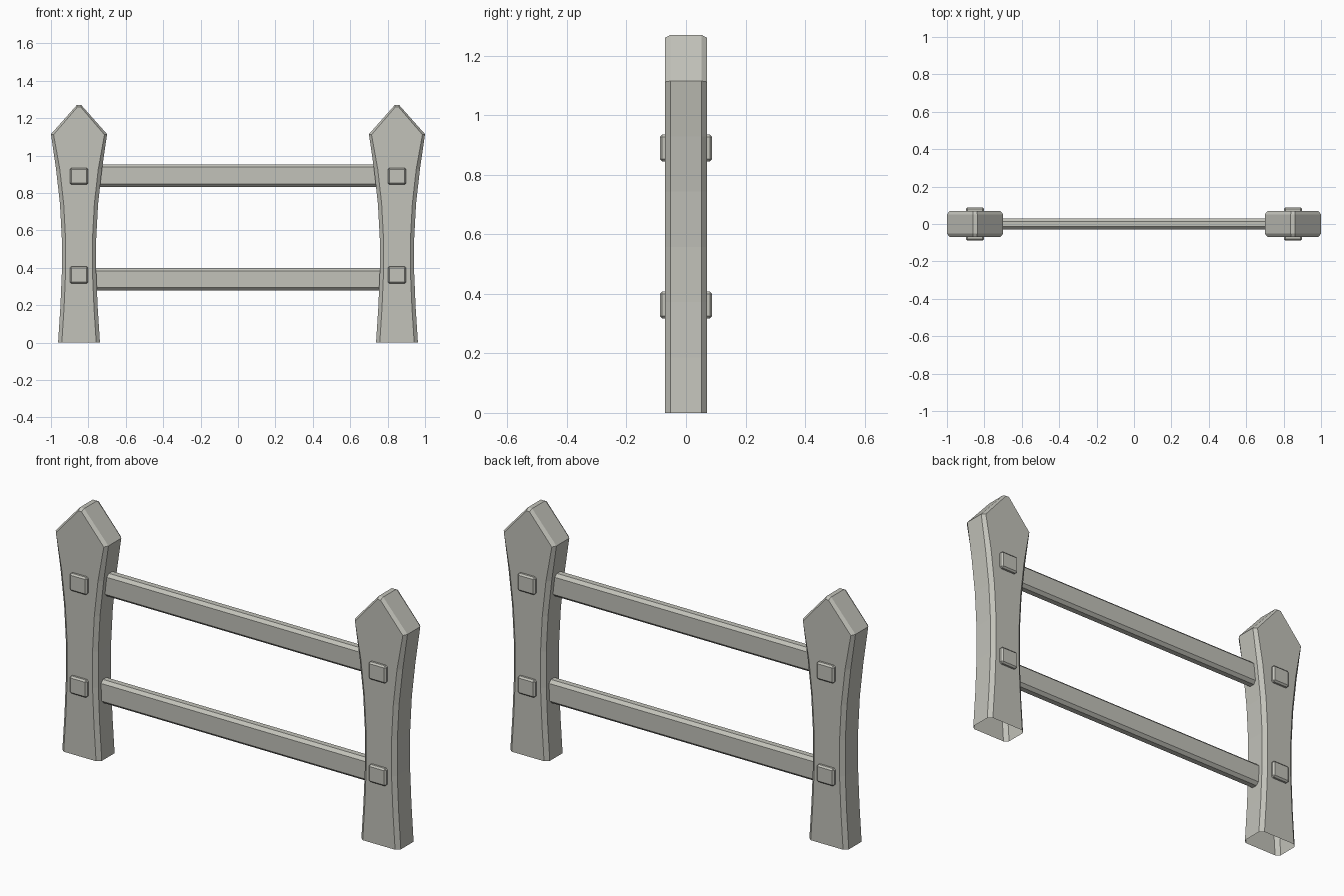
import bpy, bmesh

if "Cube" in bpy.data.objects:
    bpy.data.objects.remove(bpy.data.objects["Cube"], do_unlink=True)

COLOR = (0.54, 0.54, 0.49, 1)
wood = bpy.data.materials.new("pale_grey_wood")
wood.use_nodes = True
wood.diffuse_color = COLOR
bsdf = next(n for n in wood.node_tree.nodes if n.type == 'BSDF_PRINCIPLED')
bsdf.inputs["Base Color"].default_value = COLOR
bsdf.inputs["Roughness"].default_value = 0.8

POST_X = 0.85


def finish(bm, name, location):
    bmesh.ops.recalc_face_normals(bm, faces=bm.faces)
    mesh = bpy.data.meshes.new(name)
    bm.to_mesh(mesh)
    bm.free()
    mesh.materials.append(wood)
    obj = bpy.data.objects.new(name, mesh)
    obj.location = location
    bpy.context.collection.objects.link(obj)
    return obj


def chamfered_box(name, size, location, chamfer, lengthwise=False):
    bm = bmesh.new()
    bmesh.ops.create_cube(bm, size=1)
    bmesh.ops.scale(bm, vec=size, verts=bm.verts)
    edges = [e for e in bm.edges if not lengthwise
             or abs(e.verts[0].co.x - e.verts[1].co.x) > size[0] / 2]
    bmesh.ops.bevel(bm, geom=edges, offset=chamfer, segments=1, affect='EDGES')
    return finish(bm, name, location)


def outline(half):
    # mirror a right-hand profile into a closed loop
    return half + [(-x, z) for x, z in reversed(half)]


def post(name, x):
    # flared waist, shoulder and blunt pointed top
    widths = [0.112, 0.1, 0.092, 0.092, 0.102, 0.123, 0.15]
    step = 1.115 / 6
    sides = [(w, i * step) for i, w in enumerate(widths)]
    outer = outline(sides + [(0.012, 1.27)])
    inset = [(w - 0.02, z) for w, z in sides[:-1]]
    inner = outline(inset + [(0.136, 1.112), (0.009, 1.26)])
    bm = bmesh.new()
    layers = ((inner, -0.07), (outer, -0.052), (outer, 0.052), (inner, 0.07))
    rings = [[bm.verts.new((px, y, pz)) for px, pz in loop] for loop, y in layers]
    n = len(outer)
    for a, b in zip(rings, rings[1:]):
        # the underside stays open
        for i in range(n - 1):
            bm.faces.new((a[i], a[i + 1], b[i + 1], b[i]))
    bm.faces.new(rings[0])
    bm.faces.new(rings[-1])
    return finish(bm, name, (x, 0, 0))


# posts with square pegs front and back
for side, sx in (("right", -1), ("left", 1)):
    post(side + "_post", sx * POST_X)
    for level, z in (("upper", 0.89), ("lower", 0.362)):
        for face, sy in (("front", -1), ("back", 1)):
            chamfered_box(f"{side}_{level}_{face}_peg", (0.098, 0.04, 0.09),
                          (sx * POST_X, sy * 0.068, z), 0.008)

# horizontal rails
for level, z in (("upper", 0.893), ("lower", 0.339)):
    chamfered_box(level + "_rail", (1.62, 0.058, 0.12), (0, 0, z), 0.015, True)
